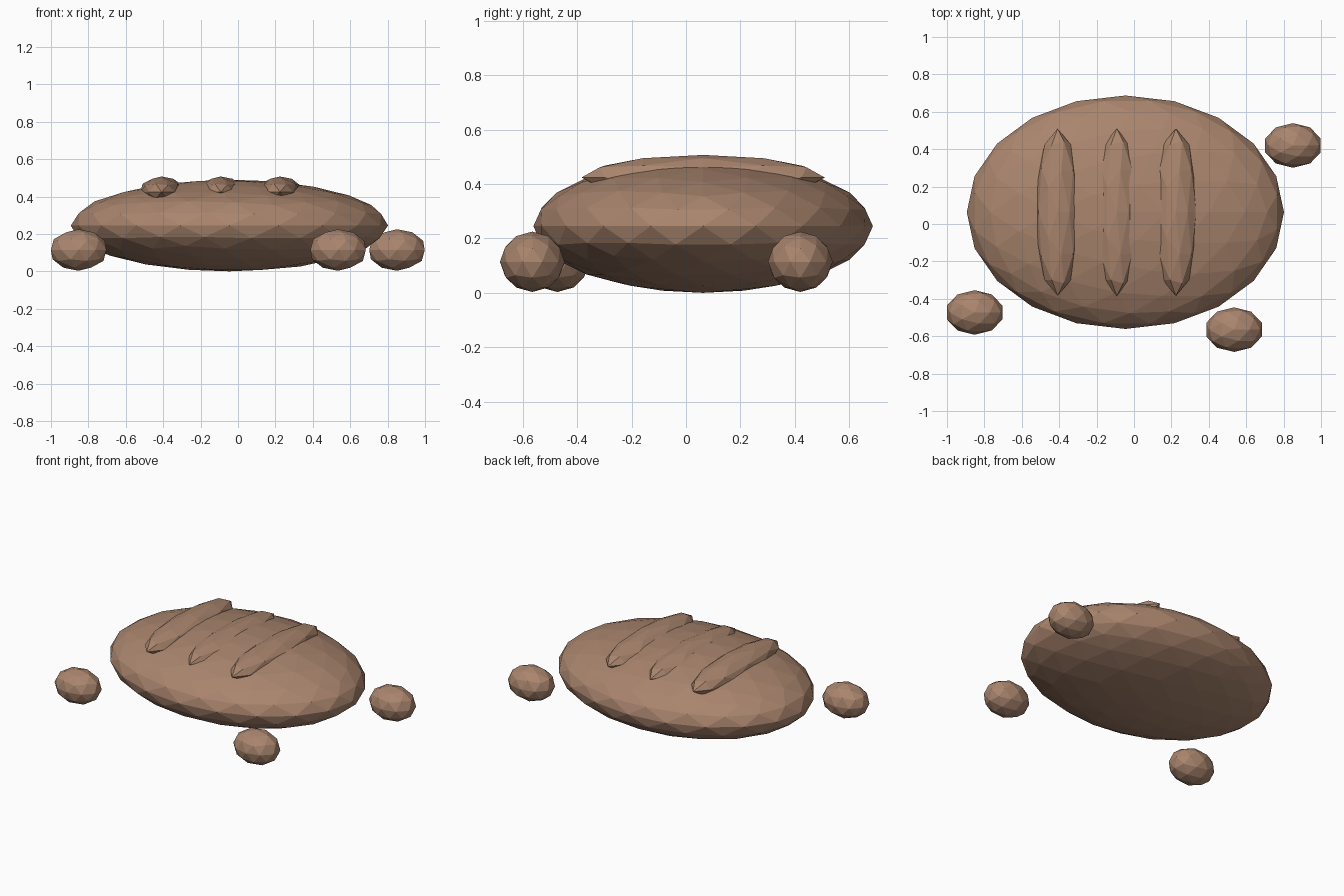
import bpy

cube = bpy.data.objects.get("Cube")
if cube:
    bpy.data.objects.remove(cube, do_unlink=True)

# Baked crust colour
crust = bpy.data.materials.new("crust_brown")
crust.use_nodes = True
colour = (0.40, 0.235, 0.155, 1)
crust.diffuse_color = colour
crust.node_tree.nodes["Principled BSDF"].inputs["Base Color"].default_value = colour


def faceted_ball(name, centre, radii, detail):
    """Flat shaded icosphere stretched to the given radii."""
    bpy.ops.mesh.primitive_ico_sphere_add(subdivisions=detail, radius=1, location=centre)
    ball = bpy.context.object
    ball.name = name
    ball.scale = radii
    bpy.ops.object.transform_apply(location=False, rotation=False, scale=True)
    ball.data.materials.append(crust)
    return ball


# Flattened loaf
faceted_ball("loaf", (-0.046, 0.063, 0.245), (0.848, 0.624, 0.245), 3)

# Raised ridges across the top
for name, x in (("right", -0.408), ("middle", -0.092), ("left", 0.224)):
    faceted_ball(name + "_ridge", (x, 0.063, 0.424), (0.12, 0.447, 0.083), 2)

# Small rolls scattered around the loaf
rolls = {
    "front_right_roll": (-0.852, -0.473),
    "front_left_roll": (0.535, -0.565),
    "back_left_roll": (0.85, 0.42),
}
for name, (x, y) in rolls.items():
    faceted_ball(name, (x, y, 0.114), (0.156, 0.119, 0.111), 2)
